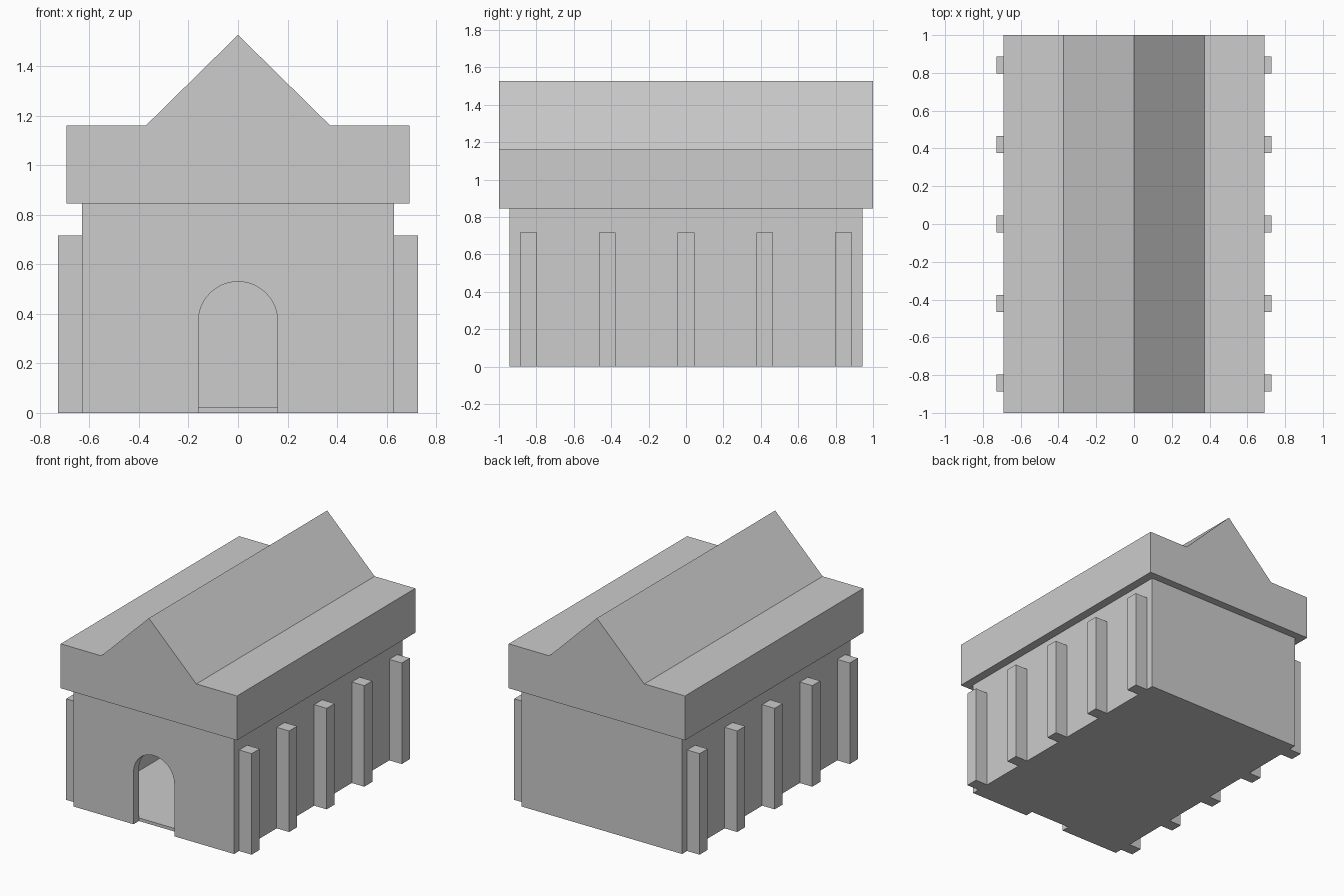
import bpy, bmesh, math
from mathutils import Vector

if "Cube" in bpy.data.objects:
    bpy.data.objects.remove(bpy.data.objects["Cube"])

stone = bpy.data.materials.new("light grey stone")
stone.diffuse_color = (0.604, 0.604, 0.604, 1)
stone.use_nodes = True
stone.node_tree.nodes["Principled BSDF"].inputs["Base Color"].default_value = stone.diffuse_color

W, D, H, T = 0.63, 0.943, 0.845, 0.06   # body half width, half depth, height, wall thickness


def prism(name, points, start, end, axis):
    """Extrude a 2D profile along y (points are x,z) or z (points are x,y)."""
    bm = bmesh.new()
    place = (lambda a, b: (a, start, b)) if axis == 'y' else (lambda a, b: (a, b, start))
    shift = Vector((0, end - start, 0) if axis == 'y' else (0, 0, end - start))
    face = bm.faces.new([bm.verts.new(place(a, b)) for a, b in points])
    res = bmesh.ops.extrude_face_region(bm, geom=[face], use_keep_orig=True)
    bmesh.ops.translate(bm, vec=shift,
                        verts=[g for g in res['geom'] if isinstance(g, bmesh.types.BMVert)])
    bmesh.ops.recalc_face_normals(bm, faces=bm.faces)
    mesh = bpy.data.meshes.new(name)
    bm.to_mesh(mesh)
    bm.free()
    mesh.materials.append(stone)
    obj = bpy.data.objects.new(name, mesh)
    bpy.context.collection.objects.link(obj)
    return obj


def rect(x0, x1, y0, y1):
    return [(x0, y0), (x1, y0), (x1, y1), (x0, y1)]


# Side and back walls, U-shaped in plan, around a hollow room
prism("side_and_back_walls",
      [(-W, -D + T), (-W, D), (W, D), (W, -D + T),
       (W - T, -D + T), (W - T, D - T), (-W + T, D - T), (-W + T, -D + T)], 0, H, 'z')

# Front wall with an open round-arched doorway
R, SPRING = 0.16, 0.37
arch = [(R * math.cos(math.pi * i / 24), SPRING + R * math.sin(math.pi * i / 24))
        for i in range(25)]
front = prism("front_wall",
              [(W, 0), (W, H), (-W, H), (-W, 0), (-R, 0)] + arch[::-1] + [(R, 0)],
              -D, -D + T, 'y')

# Floor slab behind the doorway
prism("floor", rect(-W + T, W - T, -D + T, D - T), 0, 0.022, 'z')

# Overhanging roof block with a central gable ridge
prism("roof", [(-0.692, H), (0.692, H), (0.692, 1.16), (0.373, 1.16),
               (0, 1.527), (-0.373, 1.16), (-0.692, 1.16)], -1, 1, 'y')

# Five buttresses along each side
for side in (-1, 1):
    for i in range(5):
        y = -0.842 + 0.421 * i
        prism("buttress", rect(side * W, side * 0.728, y - 0.045, y + 0.045), 0, 0.717, 'z')
